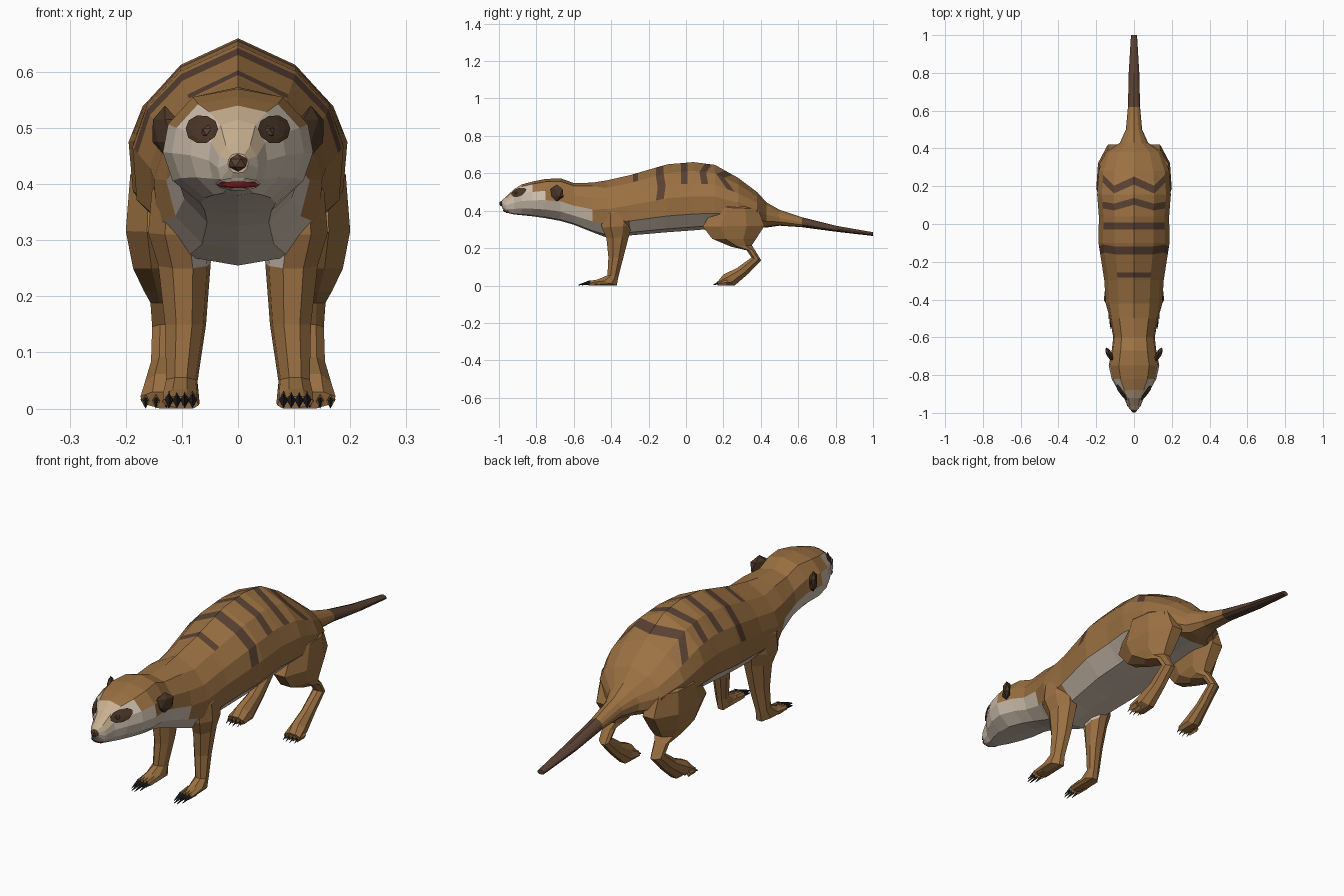
import bpy, bmesh, math
from mathutils import Vector, Matrix
from mathutils.bvhtree import BVHTree

cube = bpy.data.objects.get("Cube")
if cube:
    bpy.data.objects.remove(cube, do_unlink=True)


def material(name, rgb):
    m = bpy.data.materials.new(name)
    m.use_nodes = True
    m.diffuse_color = (*rgb, 1)
    m.node_tree.nodes["Principled BSDF"].inputs["Base Color"].default_value = (*rgb, 1)
    return m


FUR = material("brown fur", (.33, .165, .055))
CREAM = material("cream fur", (.63, .53, .43))
STRIPE = material("stripe brown", (.10, .052, .032))
DARK = material("dark brown", (.07, .038, .02))
TAN = material("tan fur", (.58, .44, .28))
NOSE = material("nose brown", (.10, .05, .03))
BLACK = material("claw black", (.012, .012, .014))
RED = material("mouth red", (.35, .02, .025))


def finish(name, bm, *mats):
    bmesh.ops.recalc_face_normals(bm, faces=bm.faces)
    mesh = bpy.data.meshes.new(name)
    bm.to_mesh(mesh)
    for m in mats:
        mesh.materials.append(m)
    ob = bpy.data.objects.new(name, mesh)
    bpy.context.collection.objects.link(ob)


def loft(rings, rule):
    """Skin closed rings; rule(ring index, side index, centre) gives the material index."""
    bm = bmesh.new()
    loops = [[bm.verts.new(p) for p in ring] for ring in rings]
    n = len(loops[0])
    for i, (a, b) in enumerate(zip(loops, loops[1:])):
        for j in range(n):
            k = (j + 1) % n
            f = bm.faces.new((a[j], a[k], b[k], b[j]))
            f.material_index = rule(i, j, f.calc_center_median())
    for i, end in ((0, loops[0]), (len(loops) - 2, loops[-1])):
        f = bm.faces.new(end)
        f.material_index = rule(i, 0, f.calc_center_median())
    return bm


# Body from snout to tail: y, half width, top, bottom
SECTIONS = [
    (-.985, .018, .455, .42), (-.962, .036, .475, .39), (-.92, .052, .515, .38),
    (-.88, .085, .54, .376), (-.82, .118, .556, .37), (-.75, .134, .57, .36),
    (-.67, .118, .573, .345), (-.60, .11, .548, .325), (-.5, .128, .55, .285),
    (-.42, .15, .563, .255), (-.3, .157, .59, .268), (-.1, .188, .648, .285),
    (.04, .186, .66, .295), (.155, .195, .645, .305), (.28, .187, .575, .31),
    (.38, .15, .5, .31), (.43, .075, .445, .31), (.5, .043, .405, .32),
    (.62, .032, .365, .312), (.8, .028, .32, .288), (1, .016, .285, .265)]
BODY_SHAPE = [(0, 1), (.55, .87), (.87, .69), (1, .5), (.96, .24), (.6, .05), (0, 0)]
HEAD_SHAPE = [(0, 1), (.6, .93), (.93, .7), (1, .46), (.87, .22), (.5, .03), (0, 0)]

# Back stripes: y, half thickness, bands covered, sweep of each profile point
STRIPES = [(-.27, .014, 1, (0, 0, 0)), (-.14, .021, 3, (0, 0, .01)), (-.01, .018, 2, (0, 0, 0)),
           (.12, .018, 2, (0, -.03, -.02)), (.23, .021, 2, (0, -.048, .01))]


def section(y):
    for a, b in zip(SECTIONS, SECTIONS[1:]):
        if y <= b[0]:
            t = (y - a[0]) / (b[0] - a[0])
            return [p + (q - p) * t for p, q in zip(a, b)]


def body_ring(y, sweep):
    half = []
    for k, (fx, fz) in enumerate(HEAD_SHAPE if y < -.45 else BODY_SHAPE):
        yy, w, top, low = section(y + (sweep[k] if k < len(sweep) else 0))
        half.append(Vector((fx * w, yy, low + fz * (top - low))))
    return half + [Vector((-p.x, p.y, p.z)) for p in half[5:0:-1]]


stations = [(s[0], (), 0) for s in SECTIONS]
for y, r, bands, sweep in STRIPES:
    stations += [(y - r, sweep, bands), (y + r, sweep, 0)]
stations.sort(key=lambda s: s[0])


def body_colour(i, j, c):
    band = j if j < 6 else 11 - j
    if band < stations[i][2] or c.y > .61:
        return 2
    if c.y < -.88 and band == 0 or c.y < -.93 and band == 1:
        return 3
    if c.y < -.84 and (band or c.y < -.87):
        return 1
    if c.y < -.72:
        first_cream = 2
    elif c.y < -.52:
        first_cream = 3
    else:
        first_cream = 5 if -.44 < c.y < -.32 else 4
    return 1 if band >= first_cream and c.y < .36 else 0


body = loft([body_ring(y, s) for y, s, _ in stations], body_colour)
finish("body", body, FUR, CREAM, STRIPE, TAN)
surface = BVHTree.FromBMesh(body)


def on_head(x, z):
    point, normal, *_ = surface.ray_cast(Vector((x, -2, z)), Vector((0, 1, 0)))
    return point, normal


def face_patch(name, mat, cx, cz, rx, rz, lift, sides=10):
    """Elliptical plate laid on the head surface."""
    bm = bmesh.new()

    def spot(radius, angle):
        point, normal = on_head(cx + rx * radius * math.cos(angle), cz + rz * radius * math.sin(angle))
        return bm.verts.new(point + normal * lift)

    mid = spot(0, 0)
    rings = [[spot(r, math.tau * j / sides) for j in range(sides)] for r in (.35, .7, 1)]
    for j in range(sides):
        k = (j + 1) % sides
        bm.faces.new((mid, rings[0][j], rings[0][k]))
        for a, b in zip(rings, rings[1:]):
            bm.faces.new((a[j], b[j], b[k], a[k]))
    finish(name, bm, mat)


def blob(name, mat, loc, scale, turn=0):
    bm = bmesh.new()
    bmesh.ops.create_icosphere(bm, subdivisions=1, radius=1)
    bm.transform(Matrix.Translation(loc) @ Matrix.Rotation(turn, 4, 'Z') @ Matrix.Diagonal((*scale, 1)))
    finish(name, bm, mat)


face_patch("lips", CREAM, 0, .402, .038, .011, .003)
face_patch("mouth", RED, 0, .403, .033, .006, .007)
blob("nose", NOSE, (0, -.984, .438), (.019, .016, .016))


# Limbs: front y, front z, back y, back z, inner x, outer x
FRONT_LEG = [(-.42, .49, -.31, .5, .05, .095), (-.455, .38, -.275, .4, .06, .154),
             (-.45, .31, -.29, .32, .058, .16), (-.425, .25, -.305, .265, .055, .142),
             (-.415, .15, -.335, .15, .062, .13), (-.42, .055, -.362, .045, .076, .128),
             (-.465, .035, -.37, 0, .073, .134), (-.505, .022, -.5, 0, .074, .134)]
HIND_LEG = [(.18, .5, .3, .48, .07, .13), (.15, .42, .385, .41, .08, .192),
            (.09, .315, .42, .32, .07, .2), (.14, .25, .375, .25, .075, .187),
            (.24, .208, .352, .215, .085, .168), (.325, .188, .368, .19, .1, .156),
            (.35, .15, .402, .135, .105, .153), (.27, .092, .335, .065, .105, .155),
            (.205, .062, .26, 0, .102, .167), (.175, .03, .185, 0, .1, .174)]
OVAL = [(math.cos(math.tau * (j + .5) / 8), math.sin(math.tau * (j + .5) / 8)) for j in range(8)]


def limb(name, profile, side):
    rings = []
    for yf, zf, yb, zb, xi, xo in profile:
        ring = []
        for u, v in OVAL:
            u, v = u / OVAL[0][0], v / OVAL[0][0]
            t = (v + 1) / 2
            # The back of a wide ring curves in towards the middle
            x = (xi + xo) / 2 + u * (xo - xi) / 2 - max(v, 0) * (xo - xi) * .18
            ring.append(Vector((side * x, yf + (yb - yf) * t, zf + (zb - zf) * t)))
        rings.append(ring)
    armpit = lambda i, j, c: int(c.y < 0 and c.z > .275 and j in (2, 3, 4))
    finish(name, loft(rings, armpit), FUR, CREAM)


def spike(bm, base, tip, width, height, end):
    """Tapered four-sided digit resting near the ground."""
    a, b = ([bm.verts.new((p[0] + s * width * k, p[1], p[2] + h * height * k))
             for s, h in ((-1, 0), (0, 1), (1, 0), (0, -1))] for p, k in ((base, 1), (tip, end)))
    for j in range(4):
        bm.faces.new((a[j], a[j - 1], b[j - 1], b[j]))
    bm.faces.new(a)
    bm.faces.new(b)


def digits(prefix, side, y, inner, outer, reach, claw):
    toes, claws = bmesh.new(), bmesh.new()
    for n in range(4):
        x = side * (inner + (outer - inner) * (n + .5) / 4)
        out = reach * (1 if n in (1, 2) else .75)
        spike(toes, (x, y + .04, .016), (x, y - out * .3, .013), .009, .016, .75)
        spike(claws, (x, y - out * .2, .016), (x, y - out, .003), claw, claw * 1.5, .15)
    finish(prefix + "_toes", toes, FUR)
    finish(prefix + "_claws", claws, BLACK)


for label, side in (("left", 1), ("right", -1)):
    limb(label + "_front_leg", FRONT_LEG, side)
    limb(label + "_hind_leg", HIND_LEG, side)
    digits(label + "_front", side, -.5, .074, .13, .075, .008)
    digits(label + "_hind", side, .18, .1, .174, .035, .005)
    # Eyes and ears
    face_patch(label + "_eye_patch", DARK, side * .06, .496, .029, .024, .006)
    blob(label + "_eye", NOSE, on_head(side * .052, .493)[0], (.015, .013, .013))
    blob(label + "_ear", DARK, (side * .13, -.69, .495), (.017, .044, .045), side * -.5)
